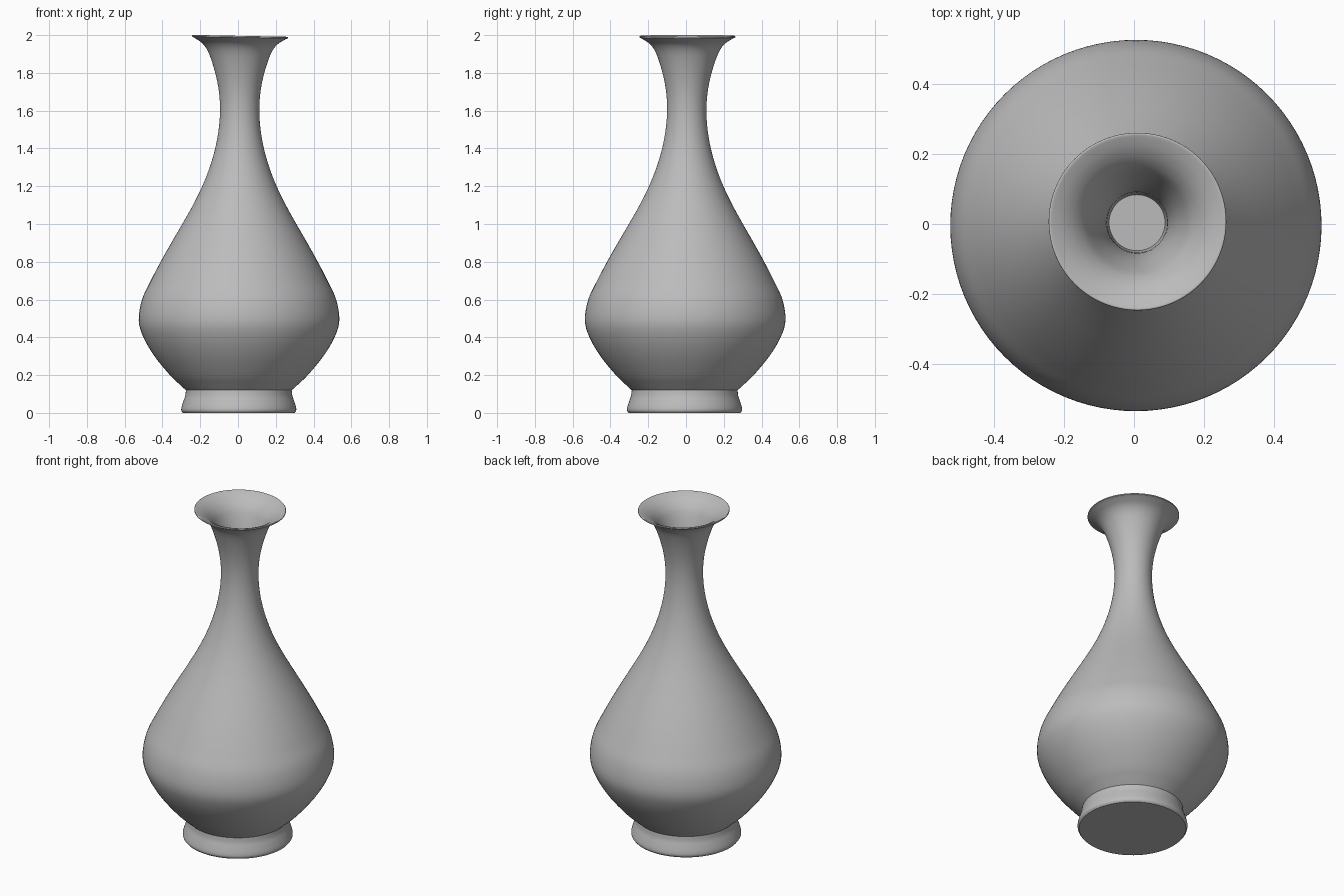
import bpy, bmesh, math
from mathutils import Vector

if "Cube" in bpy.data.objects:
    bpy.data.objects.remove(bpy.data.objects["Cube"])

SIDES = 96

glaze = bpy.data.materials.new("grey_glaze")
glaze.diffuse_color = (0.5, 0.5, 0.5, 1)
glaze.use_nodes = True
glaze.node_tree.nodes["Principled BSDF"].inputs["Base Color"].default_value = glaze.diffuse_color


def smooth_profile(points, steps=4):
    """Catmull-Rom curve through (radius, height) points."""
    p = [Vector(q) for q in points]
    p = [2 * p[0] - p[1]] + p + [2 * p[-1] - p[-2]]
    out = []
    for a, b, c, d in zip(p, p[1:], p[2:], p[3:]):
        for i in range(steps):
            t = i / steps
            out.append(0.5 * (2 * b + (c - a) * t + (2 * a - 5 * b + 4 * c - d) * t ** 2
                              + (3 * b - a - 3 * c + d) * t ** 3))
    return out + [p[-2]]


def lathe(name, profile, cap_start=False, cap_end=False):
    """Turn a profile around a slightly leaning axis, as on a hand-thrown pot."""
    bm = bmesh.new()
    rings = []
    for r, z in profile:
        cx, cy = 0.004 + 0.003 * z, -0.008 + 0.0075 * z
        tilt = 0.02 * max(0, z - 1.8) / 0.2
        ring = []
        for i in range(SIDES):
            a = math.tau * i / SIDES
            x, y = r * math.cos(a), r * math.sin(a)
            ring.append(bm.verts.new((cx + x, cy + y, z - tilt * x)))
        rings.append(ring)
    for lo, hi in zip(rings, rings[1:]):
        for i in range(SIDES):
            j = (i + 1) % SIDES
            bm.faces.new((lo[i], lo[j], hi[j], hi[i]))
    if cap_start:
        bm.faces.new(rings[0][::-1])
    if cap_end:
        bm.faces.new(rings[-1])
    mesh = bpy.data.meshes.new(name)
    bm.to_mesh(mesh)
    bm.free()
    mesh.materials.append(glaze)
    obj = bpy.data.objects.new(name, mesh)
    bpy.context.collection.objects.link(obj)
    bpy.context.view_layer.objects.active = obj
    obj.select_set(True)
    bpy.ops.object.shade_smooth_by_angle(angle=math.radians(40))
    obj.select_set(False)


# Flared foot with a flat closed base
foot = [(0.296, 0.0), (0.304, 0.012), (0.303, 0.03), (0.294, 0.06), (0.284, 0.09), (0.28, 0.12)]
lathe("foot", smooth_profile(foot), cap_start=True)

# Pear-shaped body rising into the neck and the trumpet mouth
body = [(0.28, 0.12), (0.313, 0.15), (0.365, 0.20), (0.447, 0.30), (0.506, 0.40), (0.531, 0.49),
        (0.514, 0.60), (0.468, 0.70), (0.416, 0.80), (0.36, 0.90), (0.302, 1.0), (0.246, 1.1),
        (0.197, 1.2), (0.158, 1.3), (0.129, 1.4), (0.111, 1.5), (0.104, 1.6), (0.110, 1.7),
        (0.130, 1.8), (0.163, 1.9), (0.195, 1.95), (0.235, 1.978), (0.254, 1.988)]
lathe("body", smooth_profile(body))

# Thin lip and inner wall, closed inside the neck
mouth = [(0.254, 1.988), (0.253, 1.995), (0.243, 1.994), (0.205, 1.975), (0.17, 1.945),
         (0.142, 1.90), (0.108, 1.80), (0.090, 1.70), (0.084, 1.60), (0.08, 1.56)]
lathe("mouth_lining", smooth_profile(mouth), cap_end=True)
